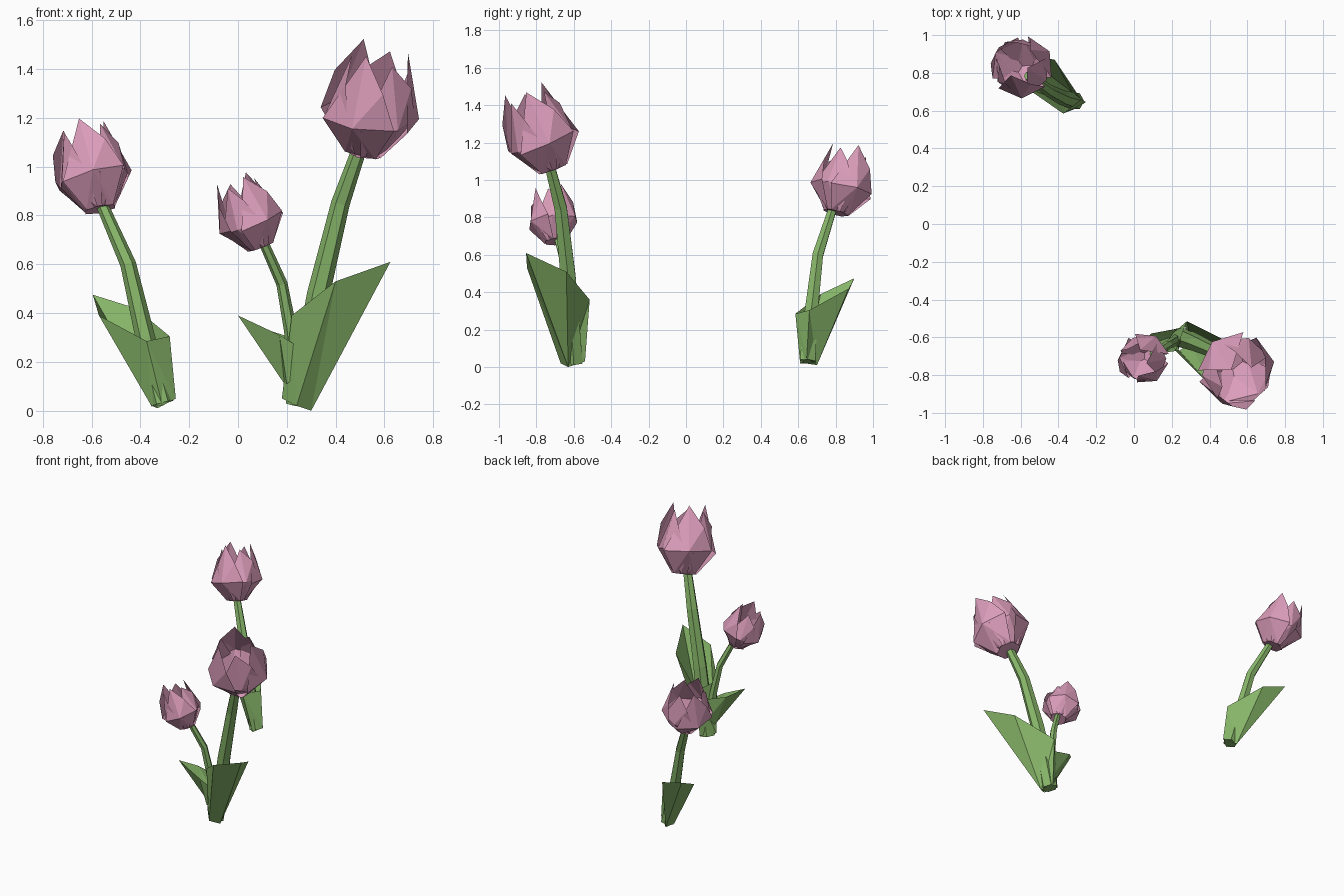
import bpy, bmesh, math
from mathutils import Vector

cube = bpy.data.objects.get("Cube")
if cube:
    bpy.data.objects.remove(cube)


def material(name, colour):
    m = bpy.data.materials.new(name)
    m.use_nodes = True
    m.diffuse_color = (*colour, 1)
    m.node_tree.nodes["Principled BSDF"].inputs["Base Color"].default_value = (*colour, 1)
    return m


PINK = material("petal pink", (0.72, 0.34, 0.50))
GREEN = material("leaf green", (0.24, 0.46, 0.14))


def finish(name, bm, mat):
    mesh = bpy.data.meshes.new(name)
    bm.to_mesh(mesh)
    bm.free()
    mesh.materials.append(mat)
    obj = bpy.data.objects.new(name, mesh)
    bpy.context.collection.objects.link(obj)
    return obj


# Tapered six-sided tube along a bent path
def stem(name, path, r0, r1, sides=6):
    bm = bmesh.new()
    pts = [Vector(p) for p in path]
    rings = []
    for i, p in enumerate(pts):
        d = pts[min(i + 1, len(pts) - 1)] - pts[max(i - 1, 0)]
        turn = Vector((0, 0, 1)).rotation_difference(d)
        r = r0 + (r1 - r0) * i / (len(pts) - 1)
        rings.append([bm.verts.new(p + turn @ Vector((r * math.cos(a), r * math.sin(a), 0)))
                      for a in (math.tau * k / sides for k in range(sides))])
    for low, high in zip(rings, rings[1:]):
        for k in range(sides):
            n = (k + 1) % sides
            bm.faces.new((low[k], low[n], high[n], high[k]))
    bm.faces.new(rings[0][::-1])
    bm.faces.new(rings[-1])
    finish(name, bm, GREEN)


# Leaf wrapped round the stem: four foot points, five rim points with the tip third
def leaf(name, foot, rim):
    bm = bmesh.new()
    f = [bm.verts.new(p) for p in foot]
    left, front, tip, back, right = [bm.verts.new(p) for p in rim]
    for face in ((f[0], f[1], front, left), (f[1], f[2], tip, front),
                 (f[2], back, tip), (f[2], f[3], right, back), (f[3], f[0], left, right)):
        bm.faces.new(face)
    bmesh.ops.triangulate(bm, faces=[q for q in bm.faces if len(q.verts) > 3])
    bmesh.ops.recalc_face_normals(bm, faces=bm.faces)
    finish(name, bm, GREEN)


# Cup of three outer and three inner pointed petals on a small floor
def bloom(name, base, axis, size, phase):
    bm = bmesh.new()
    turn = Vector((0, 0, 1)).rotation_difference(Vector(axis))

    def vert(angle, r, z):
        a = math.radians(angle + phase)
        return bm.verts.new(Vector(base) + size * (turn @ Vector((r * math.cos(a), r * math.sin(a), z))))

    for k in range(6):
        inner = k % 2
        c, s = 60 * k, 0.9 if inner else 1.0
        b0, b1 = vert(c - 52, 0.42 * s, 0), vert(c + 52, 0.42 * s, 0)
        m0, m1 = vert(c - 50, s, 0.72), vert(c + 50, s, 0.82)
        ridge = vert(c, s, 0.78)
        shoulder = vert(c + 32, 0.86 * s, 1.55)
        tip = vert(c - 6, 0.58 * s, 2.02 if inner else 2.2)
        for face in ((b0, b1, ridge), (b0, ridge, m0), (b1, m1, ridge),
                     (m0, ridge, tip), (ridge, shoulder, tip), (ridge, m1, shoulder)):
            bm.faces.new(face)
    bm.faces.new([vert(-60 * k, 0.42, 0) for k in range(6)])
    finish(name, bm, PINK)


# Tall tulip
stem("tall_stem", [(0.25, -0.60, 0.02), (0.33, -0.63, 0.48), (0.42, -0.67, 0.85), (0.50, -0.73, 1.08)],
     0.055, 0.03)
leaf("tall_leaf",
     [(0.18, -0.60, 0.05), (0.24, -0.67, 0.02), (0.30, -0.63, 0.0), (0.27, -0.54, 0.03)],
     [(0.22, -0.67, 0.39), (0.40, -0.85, 0.53), (0.625, -0.855, 0.61), (0.53, -0.64, 0.51), (0.28, -0.515, 0.36)])
bloom("tall_bloom", (0.52, -0.715, 1.06), (0.13, -0.33, 0.93), 0.205, 250)

# Small tulip
stem("small_stem", [(0.24, -0.60, 0.08), (0.215, -0.62, 0.33), (0.18, -0.64, 0.52), (0.10, -0.69, 0.70)],
     0.03, 0.02)
leaf("small_leaf",
     [(0.24, -0.65, 0.14), (0.20, -0.64, 0.11), (0.19, -0.60, 0.11), (0.23, -0.56, 0.14)],
     [(0.235, -0.67, 0.27), (0.17, -0.68, 0.31), (0.0, -0.67, 0.39), (0.09, -0.58, 0.34), (0.25, -0.55, 0.29)])
bloom("small_bloom", (0.09, -0.70, 0.67), (-0.33, -0.1, 0.93), 0.138, 300)

# Medium tulip
stem("medium_stem", [(-0.31, 0.65, 0.03), (-0.38, 0.67, 0.30), (-0.45, 0.705, 0.60), (-0.56, 0.785, 0.85)],
     0.048, 0.025)
leaf("medium_leaf",
     [(-0.31, 0.61, 0.02), (-0.355, 0.64, 0.02), (-0.33, 0.70, 0.01), (-0.255, 0.645, 0.05)],
     [(-0.375, 0.585, 0.285), (-0.57, 0.72, 0.39), (-0.595, 0.90, 0.475), (-0.42, 0.87, 0.42), (-0.28, 0.66, 0.305)])
bloom("medium_bloom", (-0.565, 0.80, 0.825), (-0.2, 0.22, 0.95), 0.168, 270)
